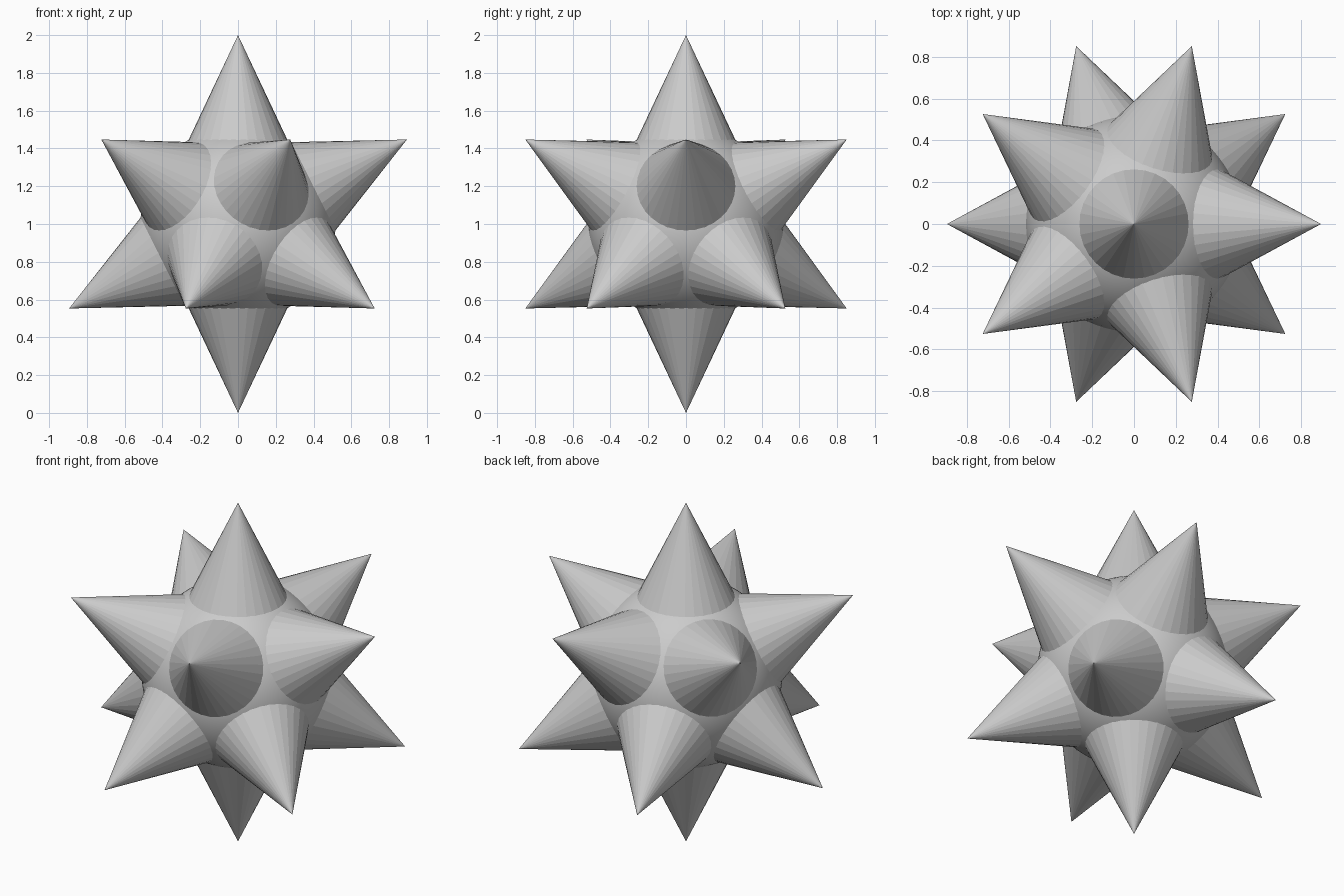
import bpy
from math import atan, cos, sin, radians
from mathutils import Vector

if "Cube" in bpy.data.objects:
    bpy.data.objects.remove(bpy.data.objects["Cube"])

CENTRE = Vector((0, 0, 1))
TIP, BASE, BASE_RADIUS = 1.0, 0.43, 0.269


def spike(name, direction):
    # cone pointing outward from the core
    bpy.ops.mesh.primitive_cone_add(
        vertices=32, radius1=BASE_RADIUS, radius2=0, depth=TIP - BASE,
        location=CENTRE + direction * (TIP + BASE) / 2,
        rotation=direction.to_track_quat('Z', 'Y').to_euler())
    bpy.context.object.name = name


# round core
bpy.ops.mesh.primitive_ico_sphere_add(subdivisions=5, radius=0.517, location=CENTRE)
bpy.context.object.name = "core"
bpy.ops.object.shade_smooth()

# top and bottom spikes
spike("spike_top", Vector((0, 0, 1)))
spike("spike_bottom", Vector((0, 0, -1)))

# two staggered rings of five, at the icosahedron's latitudes
lat = atan(0.5)
for ring, sign, offset in (("upper", 1, 0), ("lower", -1, 36)):
    for i in range(5):
        a = radians(72 * i + offset)
        spike(f"spike_{ring}_{i + 1}",
              Vector((cos(lat) * cos(a), cos(lat) * sin(a), sign * sin(lat))))
